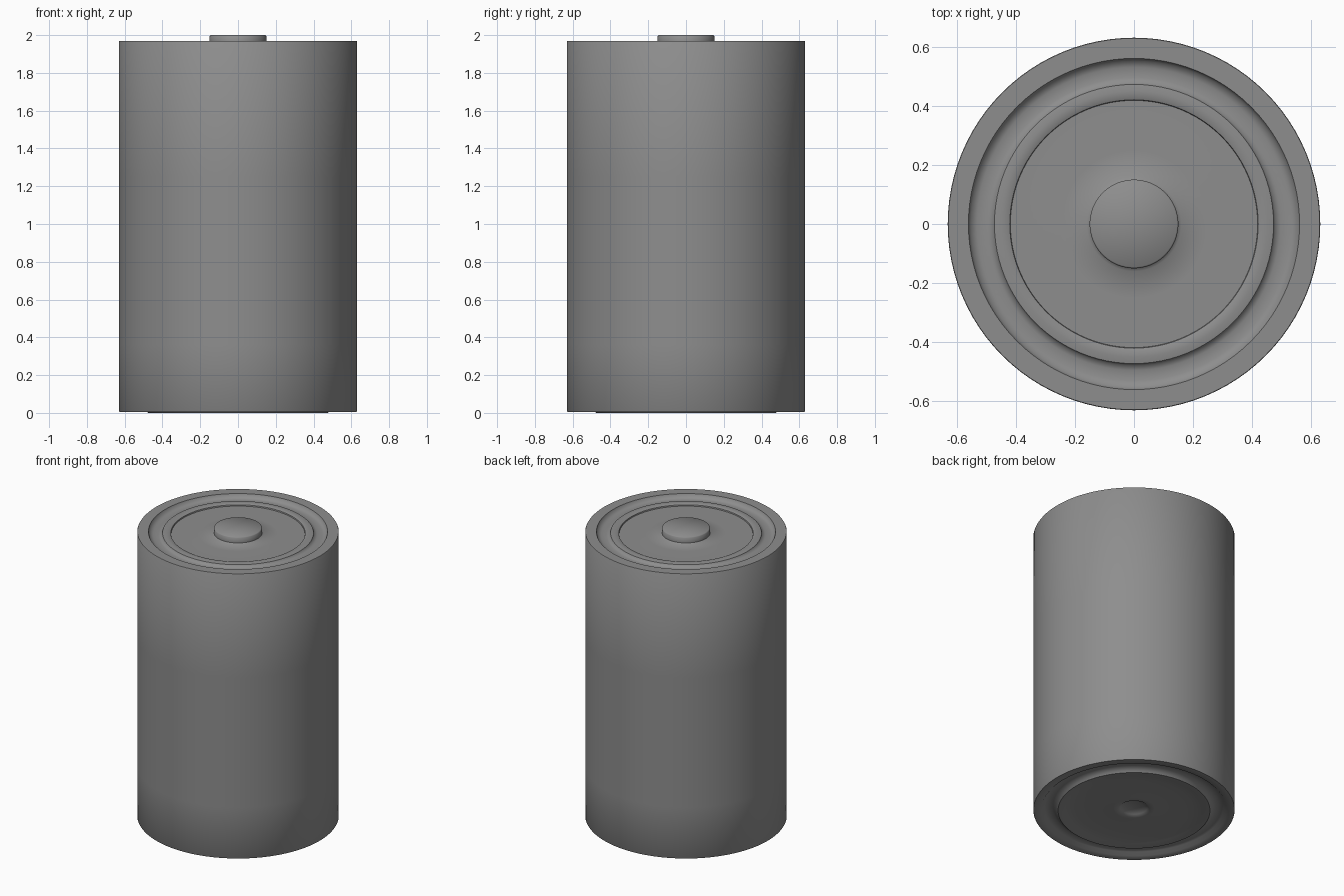
import bpy, bmesh, math

if "Cube" in bpy.data.objects:
    bpy.data.objects.remove(bpy.data.objects["Cube"])

SEGMENTS = 96


def lathe(name, profile):
    """Spin an (r, z) profile around z; radius 0 becomes a single pole."""
    bm = bmesh.new()
    rings = []
    for r, z in profile:
        if r == 0:
            rings.append([bm.verts.new((0, 0, z))] * SEGMENTS)
        else:
            rings.append([bm.verts.new((r * math.cos(a), r * math.sin(a), z))
                          for a in (2 * math.pi * i / SEGMENTS for i in range(SEGMENTS))])
    for a, b in zip(rings, rings[1:]):
        for i in range(SEGMENTS):
            j = (i + 1) % SEGMENTS
            bm.faces.new(list(dict.fromkeys((a[i], a[j], b[j], b[i]))))
    bmesh.ops.recalc_face_normals(bm, faces=bm.faces)
    mesh = bpy.data.meshes.new(name)
    bm.to_mesh(mesh)
    bm.free()
    ob = bpy.data.objects.new(name, mesh)
    bpy.context.collection.objects.link(ob)
    bpy.context.view_layer.objects.active = ob
    ob.select_set(True)
    bpy.ops.object.shade_smooth_by_angle(angle=math.radians(50))
    ob.select_set(False)
    return ob


# one closed shell: bottom contact, casing, top groove and terminal
cell = lathe("battery_cell", [
    # dimple and dished bottom contact
    (0, 0.035), (0.055, 0.035), (0.085, 0.022), (0.10, 0.012),
    (0.13, 0.015), (0.36, 0.015), (0.43, 0.01), (0.465, 0.0), (0.475, 0.0),
    # bottom groove and rim
    (0.485, 0.012), (0.51, 0.025), (0.56, 0.025), (0.578, 0.006),
    (0.628, 0.006),
    # casing wall with slightly eased ends
    (0.63, 0.009), (0.63, 0.36), (0.63, 1.25), (0.63, 1.967),
    # top rim and groove
    (0.628, 1.97), (0.56, 1.97), (0.552, 1.95), (0.53, 1.942), (0.495, 1.942),
    (0.478, 1.948), (0.472, 1.960), (0.45, 1.964), (0.43, 1.962), (0.42, 1.958),
    # cap plate
    (0.418, 1.95), (0.25, 1.95), (0.16, 1.952),
    # positive terminal
    (0.15, 1.96), (0.15, 1.995), (0.145, 2.0), (0, 2.0),
])

# dark grey finish
finish = bpy.data.materials.new("dark_grey")
finish.diffuse_color = (0.27, 0.27, 0.27, 1)
finish.use_nodes = True
finish.node_tree.nodes["Principled BSDF"].inputs["Base Color"].default_value = finish.diffuse_color
cell.data.materials.append(finish)
